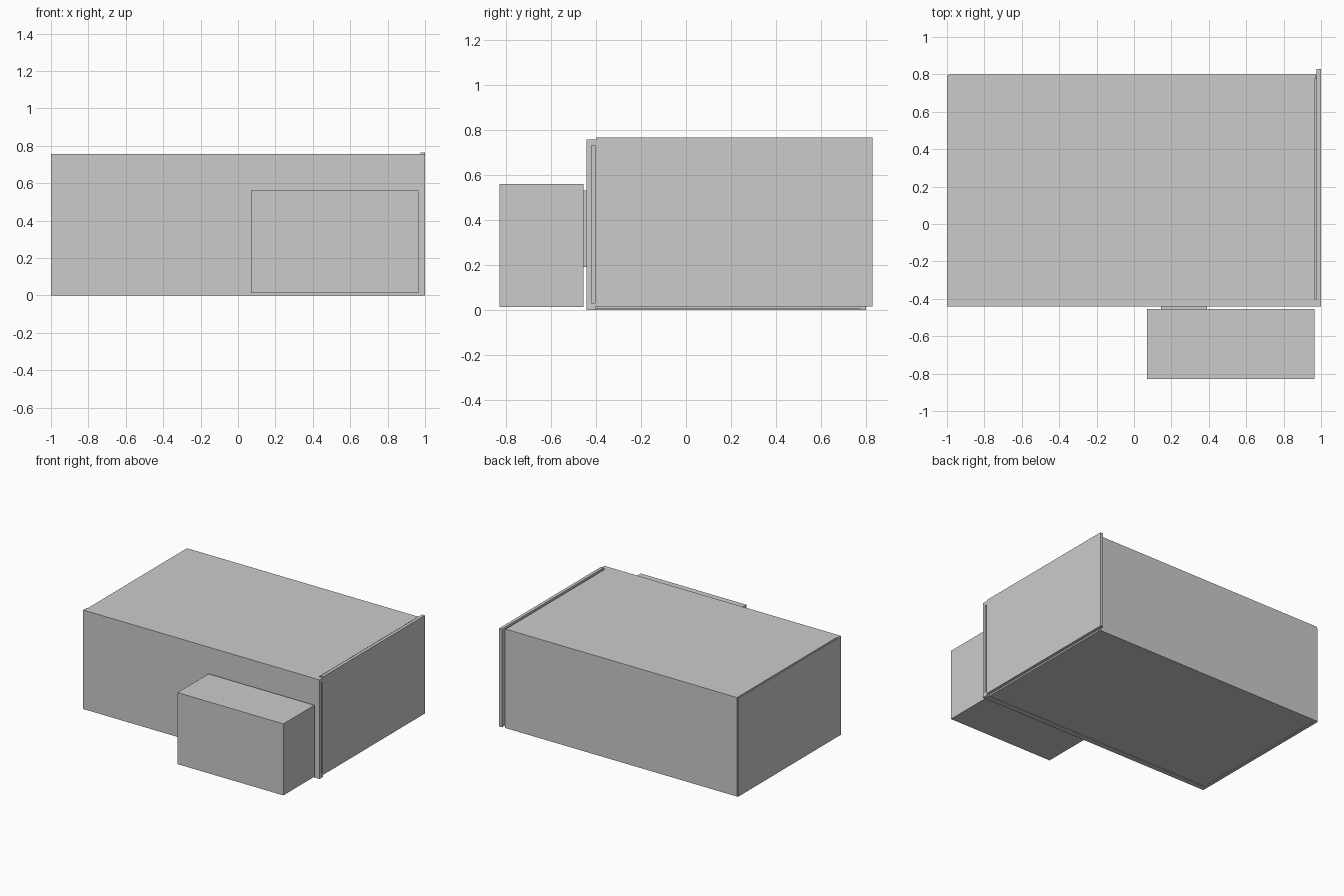
import bpy

if "Cube" in bpy.data.objects:
    bpy.data.objects.remove(bpy.data.objects["Cube"])


def box(name, x, y, z):
    """Axis-aligned box from (min, max) pairs."""
    centre = [(a + b) / 2 for a, b in (x, y, z)]
    bpy.ops.mesh.primitive_cube_add(size=1, location=centre)
    ob = bpy.context.object
    ob.name = name
    ob.scale = [b - a for a, b in (x, y, z)]
    bpy.ops.object.transform_apply(location=False, rotation=False, scale=True)
    return ob


# Main cabinet panels
box("floor_panel", (-0.995, 0.975), (-0.40, 0.795), (0.004, 0.025))
box("roof_panel", (-0.992, 0.965), (-0.40, 0.80), (0.735, 0.757))
box("back_panel", (-0.992, 0.972), (0.775, 0.80), (0.0, 0.752))
box("left_panel", (-1.0, -0.975), (-0.40, 0.795), (0.0, 0.75))

# Right panel, standing slightly above and behind the cabinet
box("right_panel", (0.976, 1.0), (-0.40, 0.83), (0.015, 0.765))

# Front panel: two skins joined by rails, leaving a slot at the right edge
box("front_outer_skin", (-1.0, 1.0), (-0.442, -0.42), (0.0, 0.757))
box("front_inner_skin", (-1.0, 1.0), (-0.405, -0.40), (0.0, 0.757))
for name, z in (("front_bottom_rail", (0.0, 0.03)), ("front_top_rail", (0.73, 0.757))):
    box(name, (-1.0, 1.0), (-0.42, -0.405), z)
box("front_left_rail", (-1.0, -0.97), (-0.42, -0.405), (0.03, 0.73))

# Rectangular connecting collar
neck_y = (-0.456, -0.442)
for side, x in (("left", (0.145, 0.157)), ("right", (0.378, 0.39))):
    box("collar_" + side, x, neck_y, (0.19, 0.53))
for side, z in (("bottom", (0.19, 0.202)), ("top", (0.518, 0.53))):
    box("collar_" + side, (0.157, 0.378), neck_y, z)

# Front add-on housing
box("front_housing", (0.07, 0.965), (-0.83, -0.455), (0.013, 0.56))
